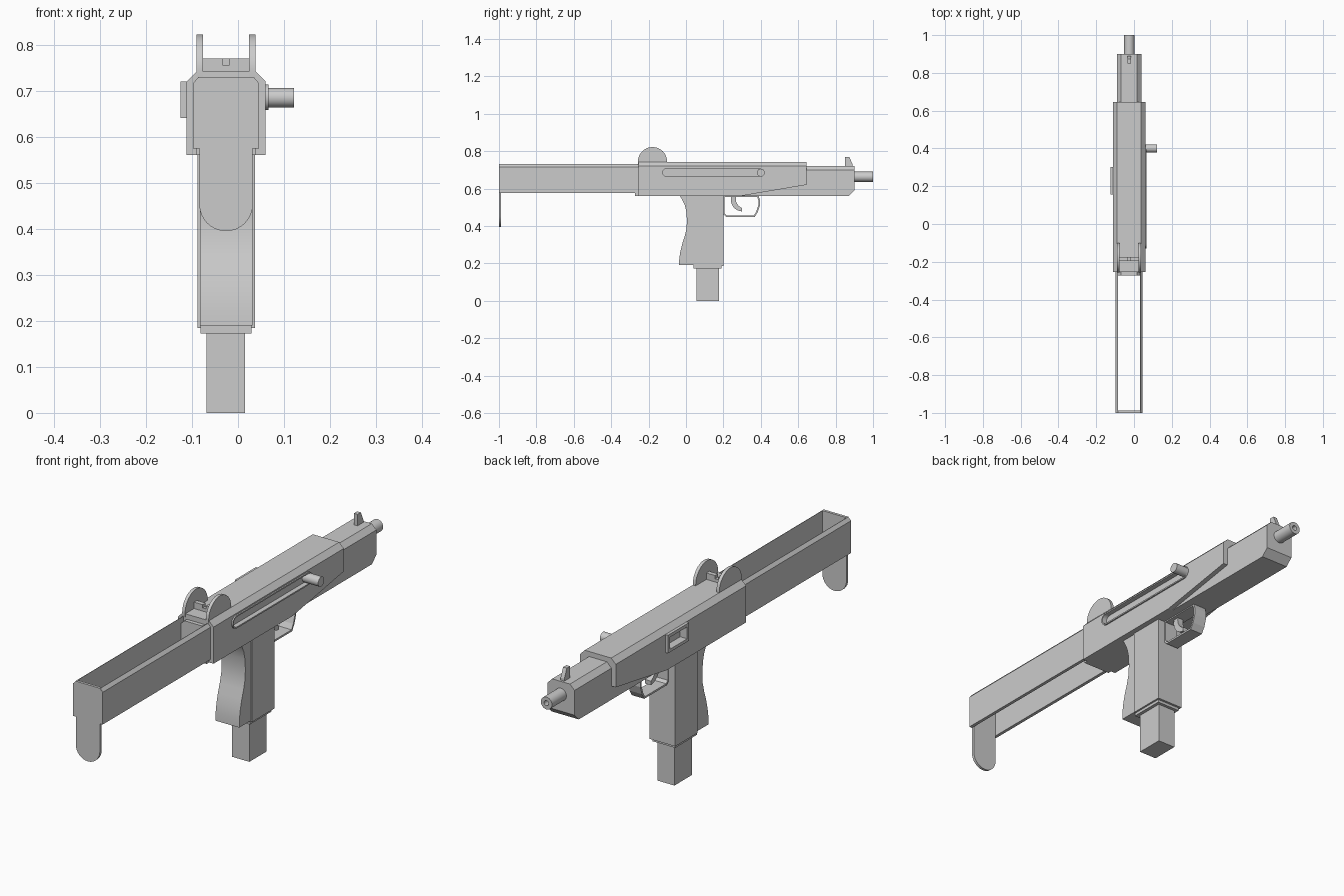
import bpy, bmesh
from math import sin, cos, pi, radians
from mathutils import Vector

cube = bpy.data.objects.get("Cube")
if cube:
    bpy.data.objects.remove(cube, do_unlink=True)

grey = bpy.data.materials.new("plain grey")
grey.use_nodes = True
grey.diffuse_color = (0.6, 0.6, 0.6, 1)
grey.node_tree.nodes["Principled BSDF"].inputs["Base Color"].default_value = (0.6, 0.6, 0.6, 1)

CX = -0.026  # centre line of the body


def finish(name, bm):
    bmesh.ops.recalc_face_normals(bm, faces=bm.faces)
    mesh = bpy.data.meshes.new(name)
    bm.to_mesh(mesh)
    bm.free()
    mesh.materials.append(grey)
    ob = bpy.data.objects.new(name, mesh)
    bpy.context.collection.objects.link(ob)
    return ob


def prism(name, pts, axis, lo, hi, trims=()):
    """Extrude a 2D outline along an axis; trims are (point, normal) planes."""
    def place(p, t):
        return {"x": (t, p[0], p[1]), "y": (p[0], t, p[1]), "z": (p[0], p[1], t)}[axis]
    bm = bmesh.new()
    ends = [[bm.verts.new(place(p, t)) for p in pts] for t in (lo, hi)]
    n = len(pts)
    bm.faces.new(ends[0])
    bm.faces.new(ends[1])
    for i in range(n):
        j = (i + 1) % n
        bm.faces.new((ends[0][i], ends[0][j], ends[1][j], ends[1][i]))
    for co, no in trims:
        cut = bmesh.ops.bisect_plane(bm, geom=bm.verts[:] + bm.edges[:] + bm.faces[:],
                                     plane_co=co, plane_no=Vector(no).normalized(), clear_outer=True)
        edges = [e for e in cut["geom_cut"] if isinstance(e, bmesh.types.BMEdge)]
        bmesh.ops.holes_fill(bm, edges=edges)
    return finish(name, bm)


def rect(a0, b0, a1, b1):
    return [(a0, b0), (a1, b0), (a1, b1), (a0, b1)]


def arc(cx, cy, r, start, end, n=16):
    angles = [radians(start + (end - start) * i / n) for i in range(n + 1)]
    return [(cx + r * cos(a), cy + r * sin(a)) for a in angles]


def circle(cx, cy, r, n=24):
    return arc(cx, cy, r, 0, 360, n)[:-1]


def slot(r):
    return arc(0.392, 0.686, r, -90, 90) + arc(-0.102, 0.686, r, 90, 270)


def section(half, bottom, top, c):
    """Box cross-section with chamfered upper corners."""
    return [(CX - half, bottom), (CX + half, bottom), (CX + half, top - c),
            (CX + half - c, top), (CX - half + c, top), (CX - half, top - c)]


def carve(ob, *cutters):
    for cutter in cutters:
        mod = ob.modifiers.new("cut", "BOOLEAN")
        mod.operation = "DIFFERENCE"
        mod.solver = "EXACT"
        mod.object = cutter
    bpy.context.view_layer.update()
    graph = bpy.context.evaluated_depsgraph_get()
    mesh = bpy.data.meshes.new_from_object(ob.evaluated_get(graph))
    ob.modifiers.clear()
    ob.data = mesh
    for cutter in cutters:
        bpy.data.objects.remove(cutter, do_unlink=True)


def smooth(ob, angle=30):
    bpy.ops.object.select_all(action="DESELECT")
    ob.select_set(True)
    bpy.context.view_layer.objects.active = ob
    bpy.ops.object.shade_smooth_by_angle(angle=radians(angle))


# Receiver with its bevelled lower nose
prism("receiver", section(0.065, 0.56, 0.72, 0.022), "y", -0.272, 0.9,
      [((0, 0.9, 0.59), (0, 1, -1))])

# Cover with a sloped lower front edge, slide slot and side port
cover = prism("receiver_cover", section(0.086, 0.56, 0.742, 0.022), "y", -0.255, 0.645,
              [((0, 0.29, 0.56), (0, 0.06, -0.355))])
carve(cover,
      prism("slot_cutter", slot(0.022), "x", 0.045, 0.1),
      prism("port_cutter", rect(0.17, 0.654, 0.29, 0.706), "x", -0.2, -0.09))

# Raised rims round the slot and port
slot_rim = prism("slot_rim", slot(0.028), "x", 0.055, 0.066)
carve(slot_rim, prism("rim_cutter", slot(0.022), "x", 0, 0.1))
smooth(slot_rim)
port_rim = prism("port_rim", rect(0.157, 0.641, 0.303, 0.72), "x", -0.125, -0.108)
carve(port_rim, prism("rim_cutter", rect(0.17, 0.654, 0.29, 0.706), "x", -0.2, 0))

# Side handle
smooth(prism("side_handle", circle(0.4, 0.685, 0.021), "x", 0.044, 0.122))

# Hollow barrel
barrel = prism("barrel", circle(CX + 0.001, 0.663, 0.027), "y", 0.88, 1.0)
carve(barrel, prism("bore_cutter", circle(CX + 0.001, 0.663, 0.011), "y", 0.93, 1.1))
smooth(barrel)

# Front sight
prism("front_sight", [(0.85, 0.715), (0.89, 0.715), (0.89, 0.73), (0.873, 0.77), (0.85, 0.77)],
      "x", CX - 0.009, CX + 0.009)

# Rear sight: notched leaf between two rounded ears
prism("rear_sight", [(-0.08, 0.735), (0.028, 0.735), (0.028, 0.77), (CX + 0.008, 0.77),
                     (CX + 0.008, 0.756), (CX - 0.008, 0.756), (CX - 0.008, 0.77),
                     (-0.08, 0.77)], "y", -0.195, -0.175)
for side, x in (("right", -0.09), ("left", 0.024)):
    smooth(prism(side + "_sight_ear",
                 [(-0.255, 0.72), (-0.102, 0.72)] + arc(-0.179, 0.744, 0.078, 0, 180),
                 "x", x, x + 0.014))

# Open stock: two side rails with bevelled upper edges
for side, s in (("right", -1), ("left", 1)):
    rail = [(0.058, 0.575), (0.072, 0.575), (0.072, 0.716), (0.06, 0.73), (0.058, 0.73)]
    prism(side + "_stock_rail", [(CX + s * x, z) for x, z in rail], "y", -0.998, -0.25)

# Butt plate with a rounded tongue
smooth(prism("butt_plate",
             [(CX + 0.058, 0.575), (CX + 0.072, 0.575), (CX + 0.072, 0.716), (CX + 0.058, 0.73),
              (CX - 0.058, 0.73), (CX - 0.072, 0.716), (CX - 0.072, 0.575), (CX - 0.058, 0.575)]
             + arc(CX, 0.453, 0.058, 180, 360), "y", -1.0, -0.988))

# Grip block and curved backstrap
prism("grip", rect(0.045, 0.185, 0.2, 0.57), "x", -0.088, 0.037)
back = [(-0.035, 0.565), (-0.02, 0.54), (-0.006, 0.51), (0.002, 0.475), (0.005, 0.43),
        (0.003, 0.385), (-0.007, 0.345), (-0.02, 0.305), (-0.03, 0.265), (-0.036, 0.225),
        (-0.037, 0.19)]
smooth(prism("backstrap", back + [(0.06, 0.19), (0.06, 0.565)], "x", -0.083, 0.032))

# Magazine and its collar
prism("magazine_collar", rect(-0.081, 0.04, 0.029, 0.19), "z", 0.173, 0.19)
prism("magazine", rect(-0.068, 0.057, 0.015, 0.177), "z", 0, 0.18)

# Trigger guard loop
outer = [(0.198, 0.562), (0.198, 0.465), (0.213, 0.449), (0.368, 0.449),
         (0.384, 0.475), (0.395, 0.51), (0.395, 0.54), (0.388, 0.562)]
inner = [(0.206, 0.555), (0.206, 0.468), (0.217, 0.457), (0.364, 0.457),
         (0.376, 0.478), (0.387, 0.512), (0.387, 0.538), (0.381, 0.555)]
guard = prism("trigger_guard", outer, "x", CX - 0.03, CX + 0.03)
carve(guard, prism("guard_cutter", inner, "x", -0.2, 0.2))

# Curved trigger
smooth(prism("trigger", arc(0.302, 0.54, 0.062, 160, 268) + arc(0.318, 0.545, 0.052, 250, 163),
             "x", CX - 0.014, CX + 0.014))
